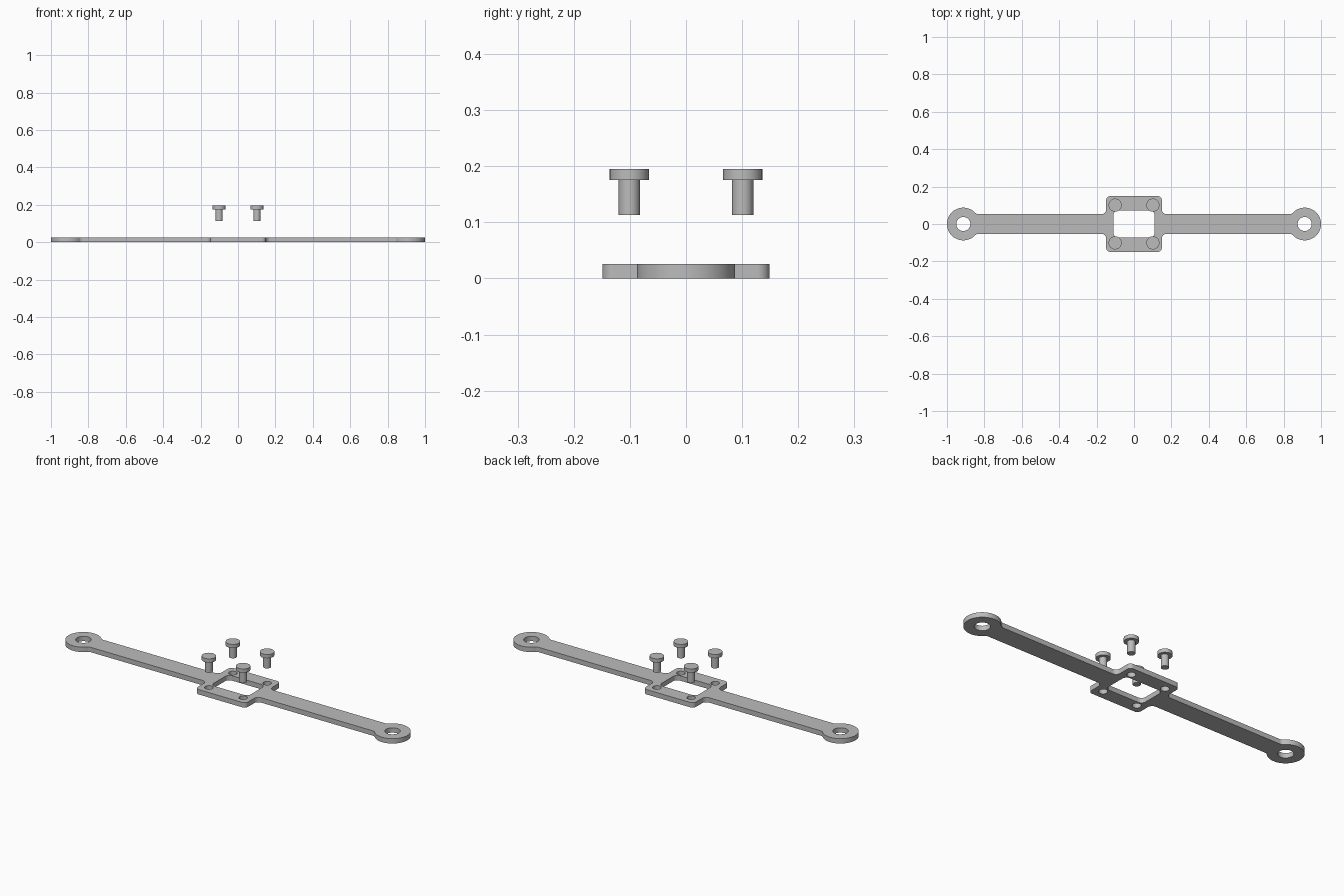
import bpy, bmesh, math
from mathutils import Matrix, Vector

cube = bpy.data.objects.get("Cube")
if cube:
    bpy.data.objects.remove(cube, do_unlink=True)

PI = math.pi
THICK = 0.026           # bracket thickness
RING_X, RING_R, EYE_R = 0.9125, 0.0875, 0.0375
ARM = 0.0525            # half width of the arms
PLATE = 0.149           # half width of the centre plate
FILLET, CORNER = 0.025, 0.022
SCREW = 0.101           # screw offset from the centre

grey = bpy.data.materials.new("plain grey")
grey.use_nodes = True
grey.diffuse_color = (0.5, 0.5, 0.5, 1)
grey.node_tree.nodes["Principled BSDF"].inputs["Base Color"].default_value = (0.5, 0.5, 0.5, 1)


def arc(cx, cy, r, a, b, n=10):
    return [(cx + r * math.cos(a + (b - a) * i / n),
             cy + r * math.sin(a + (b - a) * i / n)) for i in range(n + 1)]


def mirror_quarter(q):
    """Close a quarter outline (+x, +y) into the full loop."""
    half = q + [(-x, y) for x, y in reversed(q)]
    loop = half + [(x, -y) for x, y in reversed(half)]
    return [p for i, p in enumerate(loop) if math.dist(p, loop[i - 1]) > 1e-5]


def finish(name, bm):
    bmesh.ops.remove_doubles(bm, verts=bm.verts, dist=1e-5)
    bmesh.ops.recalc_face_normals(bm, faces=bm.faces)
    mesh = bpy.data.meshes.new(name)
    bm.to_mesh(mesh)
    bm.free()
    mesh.materials.append(grey)
    ob = bpy.data.objects.new(name, mesh)
    bpy.context.collection.objects.link(ob)
    bpy.ops.object.select_all(action='DESELECT')
    ob.select_set(True)
    bpy.context.view_layer.objects.active = ob
    bpy.ops.object.shade_smooth_by_angle(angle=math.radians(35))
    return ob


# Bracket outline: end ring, fillet, arm, fillet, plate corner
dx = math.sqrt((RING_R + FILLET) ** 2 - (ARM + FILLET) ** 2)
turn = math.atan2(ARM + FILLET, -dx)
quarter = (arc(RING_X, 0, RING_R, 0, turn, 28)
           + arc(RING_X - dx, ARM + FILLET, FILLET, turn - PI, -PI / 2)
           + arc(PLATE + FILLET, ARM + FILLET, FILLET, -PI / 2, -PI)
           + arc(PLATE - CORNER, PLATE - CORNER, CORNER, 0, PI / 2))
loops = [mirror_quarter(quarter)]

# Centre window, end eyes and screw holes
loops.append(mirror_quarter(arc(0.11 - 0.025, 0.073 - 0.025, 0.025, 0, PI / 2)))
corners = [(sx * SCREW, sy * SCREW) for sx in (-1, 1) for sy in (-1, 1)]
for x in (-RING_X, RING_X):
    loops.append(arc(x, 0, EYE_R, 0, 2 * PI, 48)[:-1])
for x, y in corners:
    loops.append(arc(x, y, 0.021, 0, 2 * PI, 32)[:-1])

# Filled 2D curve, extruded, then turned into a mesh
curve = bpy.data.curves.new("bracket outline", 'CURVE')
curve.dimensions = '2D'
curve.fill_mode = 'BOTH'
curve.extrude = THICK / 2
for loop in loops:
    spline = curve.splines.new('POLY')
    spline.points.add(len(loop) - 1)
    for point, (x, y) in zip(spline.points, loop):
        point.co = (x, y, 0, 1)
    spline.use_cyclic_u = True
helper = bpy.data.objects.new("bracket outline", curve)
bpy.context.collection.objects.link(helper)
graph = bpy.context.evaluated_depsgraph_get()
bm = bmesh.new()
bm.from_mesh(bpy.data.meshes.new_from_object(helper.evaluated_get(graph)))
bpy.data.objects.remove(helper, do_unlink=True)
bmesh.ops.translate(bm, verts=bm.verts, vec=(0, 0, THICK / 2))
finish("bracket", bm)

# Screws hovering above the holes: shaft and flat head, lathed
profile = [(0, 0.113), (0.019, 0.113), (0.019, 0.175),
           (0.035, 0.175), (0.035, 0.195), (0, 0.195)]
names = ["front_right_screw", "back_right_screw", "front_left_screw", "back_left_screw"]
for name, (x, y) in zip(names, corners):
    bm = bmesh.new()
    verts = [bm.verts.new((r, 0, z)) for r, z in profile]
    edges = [bm.edges.new(pair) for pair in zip(verts, verts[1:])]
    bmesh.ops.spin(bm, geom=verts + edges, cent=(0, 0, 0), axis=(0, 0, 1),
                   angle=2 * PI, steps=40)
    finish(name, bm).location = (x, y, 0)
